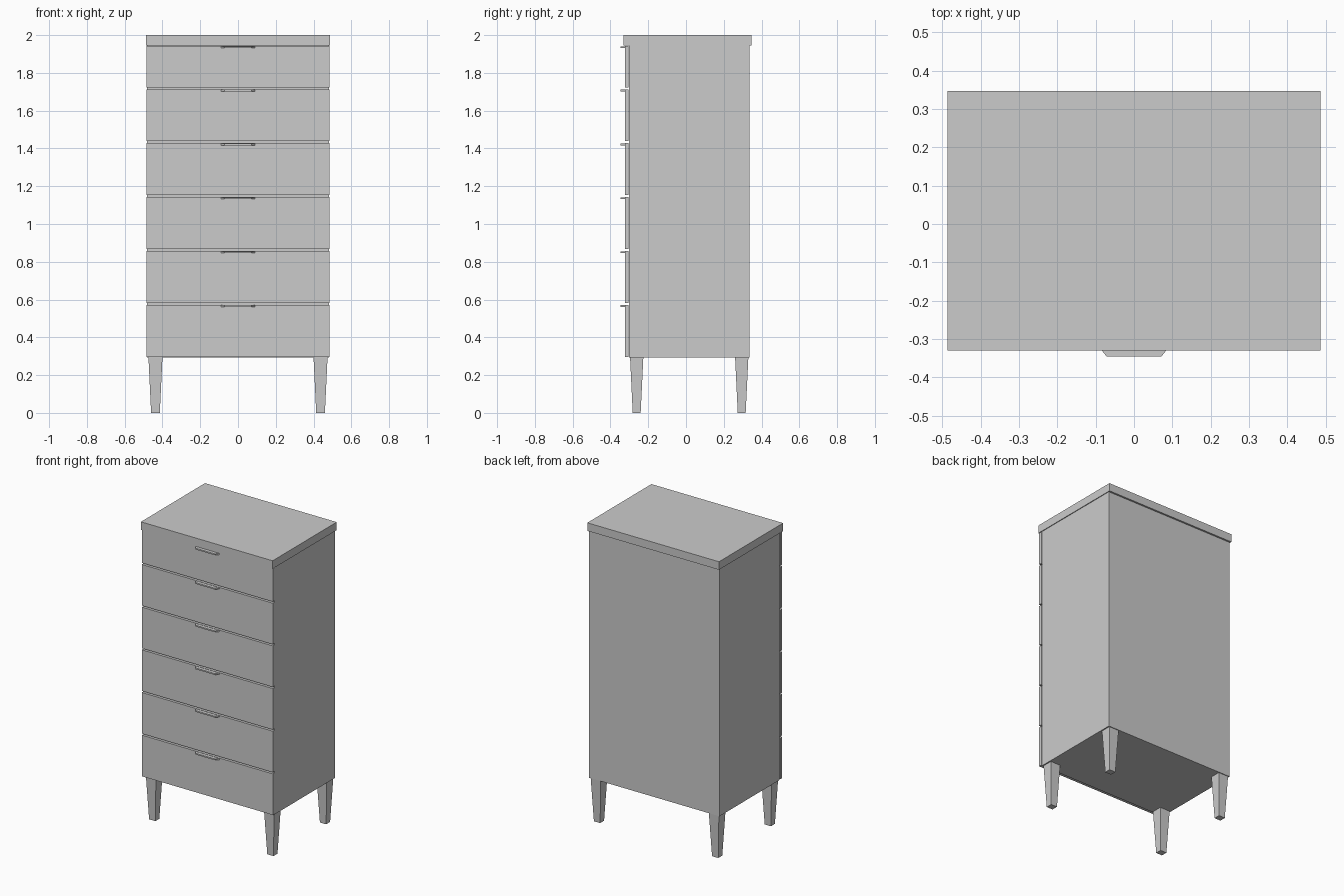
import bpy, bmesh

if "Cube" in bpy.data.objects:
    bpy.data.objects.remove(bpy.data.objects["Cube"])


def prism(name, lower, upper, z0, z1):
    """Solid between two matching outlines at heights z0 and z1."""
    bm = bmesh.new()
    a = [bm.verts.new((x, y, z0)) for x, y in lower]
    b = [bm.verts.new((x, y, z1)) for x, y in upper]
    bm.faces.new(a)
    bm.faces.new(b)
    n = len(a)
    for i in range(n):
        j = (i + 1) % n
        bm.faces.new((a[i], a[j], b[j], b[i]))
    bmesh.ops.recalc_face_normals(bm, faces=bm.faces)
    mesh = bpy.data.meshes.new(name)
    bm.to_mesh(mesh)
    bm.free()
    obj = bpy.data.objects.new(name, mesh)
    bpy.context.collection.objects.link(obj)
    return obj


def rect(x0, x1, y0, y1):
    return [(x0, y0), (x1, y0), (x1, y1), (x0, y1)]


def box(name, x0, x1, y0, y1, z0, z1):
    r = rect(x0, x1, y0, y1)
    return prism(name, r, r, z0, z1)


# Carcass and overhanging top
box("cabinet_body", -0.482, 0.482, -0.301, 0.335, 0.292, 1.946)
box("top_panel", -0.487, 0.487, -0.33, 0.347, 1.946, 2.0)

# Drawer fronts, the top one shorter, each with a thin tapered pull
pull = [(-0.09, -0.306), (-0.09, -0.323), (-0.071, -0.346),
        (0.071, -0.346), (0.09, -0.323), (0.09, -0.306)]
for i in range(6):
    z0 = 0.297 + i * 0.2853
    z1 = z0 + 0.275 if i < 5 else 1.943
    box(f"drawer_front_{i + 1}", -0.485, 0.485, -0.324, -0.304, z0, z1)
    prism(f"drawer_pull_{i + 1}", pull, pull, z1 - 0.011, z1 - 0.002)

# Square legs tapering to the floor
for side, s in (("left", -1), ("right", 1)):
    for end, y, t in (("front", -0.261, 0.035), ("back", 0.295, 0.035)):
        x = s * 0.437
        prism(f"{end}_{side}_leg",
              rect(x - 0.023, x + 0.023, y - 0.021, y + 0.021),
              rect(x - 0.037, x + 0.037, y - t, y + t), 0, 0.292)
